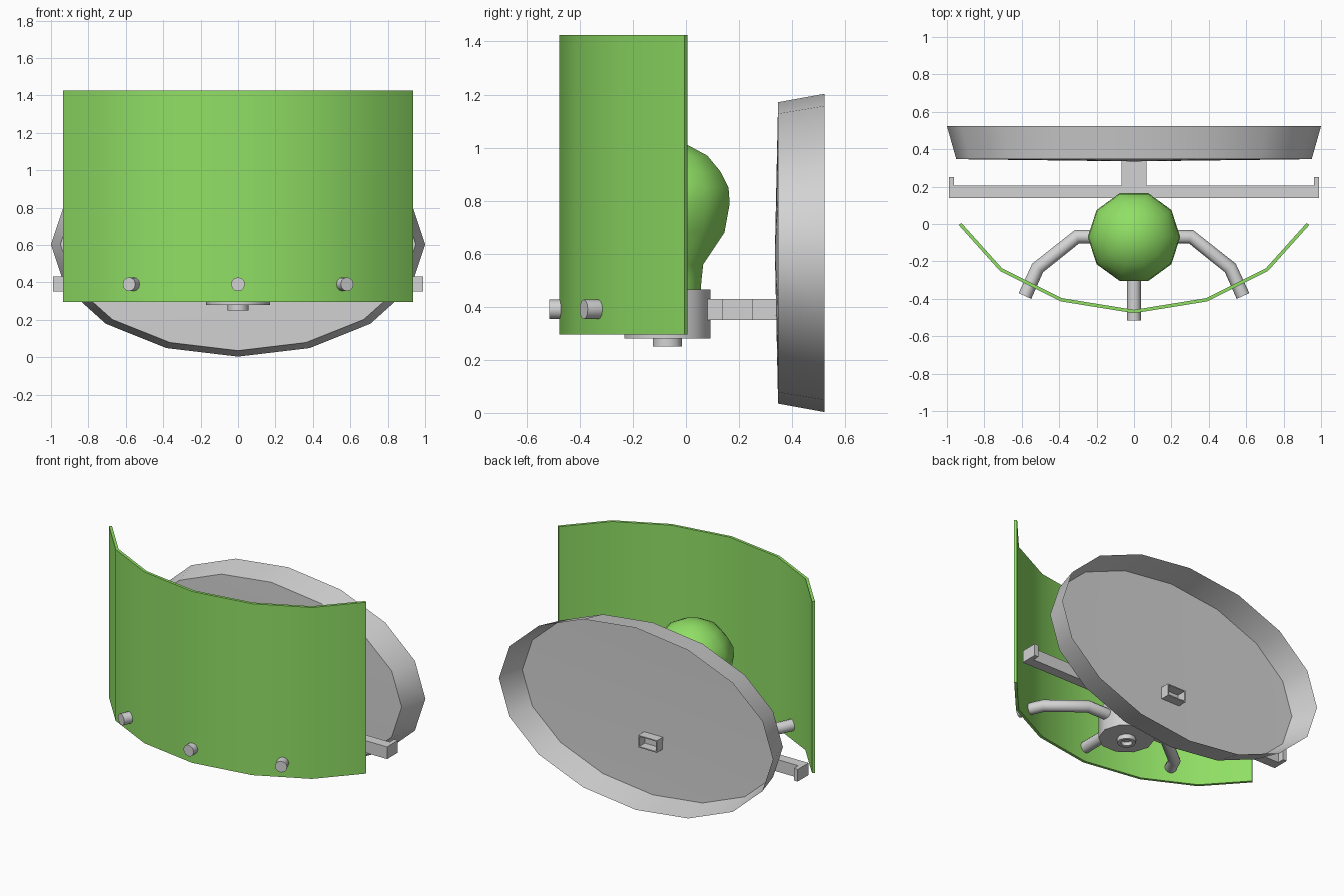
import bpy, bmesh
from math import cos, sin, tau, radians

if "Cube" in bpy.data.objects:
    bpy.data.objects.remove(bpy.data.objects["Cube"])


def material(name, colour):
    m = bpy.data.materials.new(name)
    m.use_nodes = True
    m.diffuse_color = (*colour, 1)
    m.node_tree.nodes["Principled BSDF"].inputs["Base Color"].default_value = (*colour, 1)
    return m


GREEN = material("leaf green", (0.28, 0.74, 0.13))
GREY = material("light grey", (0.65, 0.65, 0.65))
AXIS_Y = -0.07   # depth of the bulb axis
ARM_Z = 0.39     # height of arms and bars


def finish(obj, mat, angle=45):
    """Apply modifiers and curves, colour the part and smooth its soft edges."""
    bpy.ops.object.select_all(action='DESELECT')
    obj.select_set(True)
    bpy.context.view_layer.objects.active = obj
    bpy.ops.object.convert(target='MESH')
    obj.data.materials.clear()
    obj.data.materials.append(mat)
    bpy.ops.object.shade_smooth_by_angle(angle=radians(angle))


def link(name, data):
    obj = bpy.data.objects.new(name, data)
    bpy.context.collection.objects.link(obj)
    return obj


def mesh_object(name, bm):
    mesh = bpy.data.meshes.new(name)
    bm.to_mesh(mesh)
    bm.free()
    return link(name, mesh)


def rings(name, mat, loops, tip_start=None, tip_end=None, recalc=True):
    """Bridge successive loops of points; optional tips close the ends."""
    bm = bmesh.new()
    rows = [[bm.verts.new(p) for p in loop] for loop in loops]
    n = len(rows[0])
    for a, b in zip(rows, rows[1:]):
        for i in range(n):
            j = (i + 1) % n
            bm.faces.new((a[i], a[j], b[j], b[i]))
    for tip, row in ((tip_start, rows[0]), (tip_end, rows[-1])):
        if tip:
            v = bm.verts.new(tip)
            for i in range(n):
                bm.faces.new((v, row[i], row[(i + 1) % n]))
    if recalc:
        bmesh.ops.recalc_face_normals(bm, faces=bm.faces)
    obj = mesh_object(name, bm)
    finish(obj, mat)
    return obj


def lathe(name, mat, profile, bottom, top, sides=10):
    loops = [[(r * cos(tau * i / sides), AXIS_Y + r * sin(tau * i / sides), z)
              for i in range(sides)] for r, z in profile]
    return rings(name, mat, loops, (0, AXIS_Y, bottom), (0, AXIS_Y, top))


def box(name, low, high, open_back=False):
    bm = bmesh.new()
    bmesh.ops.create_cube(bm, size=1)
    for v in bm.verts:
        v.co = [(a + b) / 2 + c * (b - a) for a, b, c in zip(low, high, v.co)]
    if open_back:
        bm.normal_update()
        bmesh.ops.delete(bm, geom=[f for f in bm.faces if f.normal.y > 0.9],
                         context='FACES_ONLY')
    obj = mesh_object(name, bm)
    if open_back:
        wall = obj.modifiers.new("wall", 'SOLIDIFY')
        wall.thickness = 0.01
    finish(obj, GREY, 30)


def tube(name, points, radius=0.037):
    curve = bpy.data.curves.new(name, 'CURVE')
    curve.dimensions = '3D'
    curve.bevel_depth = radius
    curve.bevel_resolution = 4
    curve.use_fill_caps = True
    spline = curve.splines.new('POLY')
    spline.points.add(len(points) - 1)
    for p, (x, y) in zip(spline.points, points):
        p.co = (x, y, ARM_Z, 1)
    finish(link(name, curve), GREY)


# Curved shade: a faceted strip given thickness
half = [(0.93, 0), (0.71, -0.245), (0.39, -0.405)]
path = [(-x, y) for x, y in half] + [(0, -0.468)] + half[::-1]
bm = bmesh.new()
columns = [[bm.verts.new((x, y, z)) for z in (0.295, 1.425)] for x, y in path]
for a, b in zip(columns, columns[1:]):
    bm.faces.new((a[0], b[0], b[1], a[1]))
shade = mesh_object("shade", bm)
solid = shade.modifiers.new("thickness", 'SOLIDIFY')
solid.thickness = 0.018
solid.offset = 0
solid.use_even_offset = True
finish(shade, GREEN, 35)

# Bulb
lathe("bulb", GREEN, [(0.131, 0.45), (0.135, 0.50), (0.142, 0.56), (0.226, 0.68),
                      (0.247, 0.79), (0.242, 0.85), (0.21, 0.91), (0.158, 0.97),
                      (0.08, 1.01)], 0.45, 1.025)

# Socket with a small hollow collar underneath
lathe("socket", GREY, [(0.035, 0.275), (0.035, 0.25), (0.057, 0.25), (0.057, 0.28),
                       (0.17, 0.28), (0.17, 0.465)], 0.275, 0.465)

# Arms that hold the shade
tube("centre_arm", [(0, AXIS_Y), (0, -0.515)])
for side, s in (("left", 1), ("right", -1)):
    tube(side + "_arm", [(0.12 * s, -0.068), (0.305 * s, -0.068),
                         (0.515 * s, -0.235), (0.583 * s, -0.385)])

# Neck, crossbar and end tabs
box("neck", (-0.068, 0.05, 0.35), (0.068, 0.40, 0.43), open_back=True)
box("crossbar", (-0.99, 0.138, 0.35), (0.99, 0.205, 0.43))
for side, s in (("left", 1), ("right", -1)):
    xs = sorted((0.962 * s, 0.99 * s))
    box(side + "_tab", (xs[0], 0.2, 0.35), (xs[1], 0.25, 0.43))


# Oval wall dish, open at the back
def oval(rx, rz, y, sides=16):
    return [(rx * cos(tau * i / sides), y, 0.603 + rz * sin(tau * i / sides))
            for i in range(sides)]


rings("wall_dish", GREY, [oval(1, 0.6, 0.523), oval(0.95, 0.568, 0.347)],
      tip_end=(0, 0.335, 0.603))
